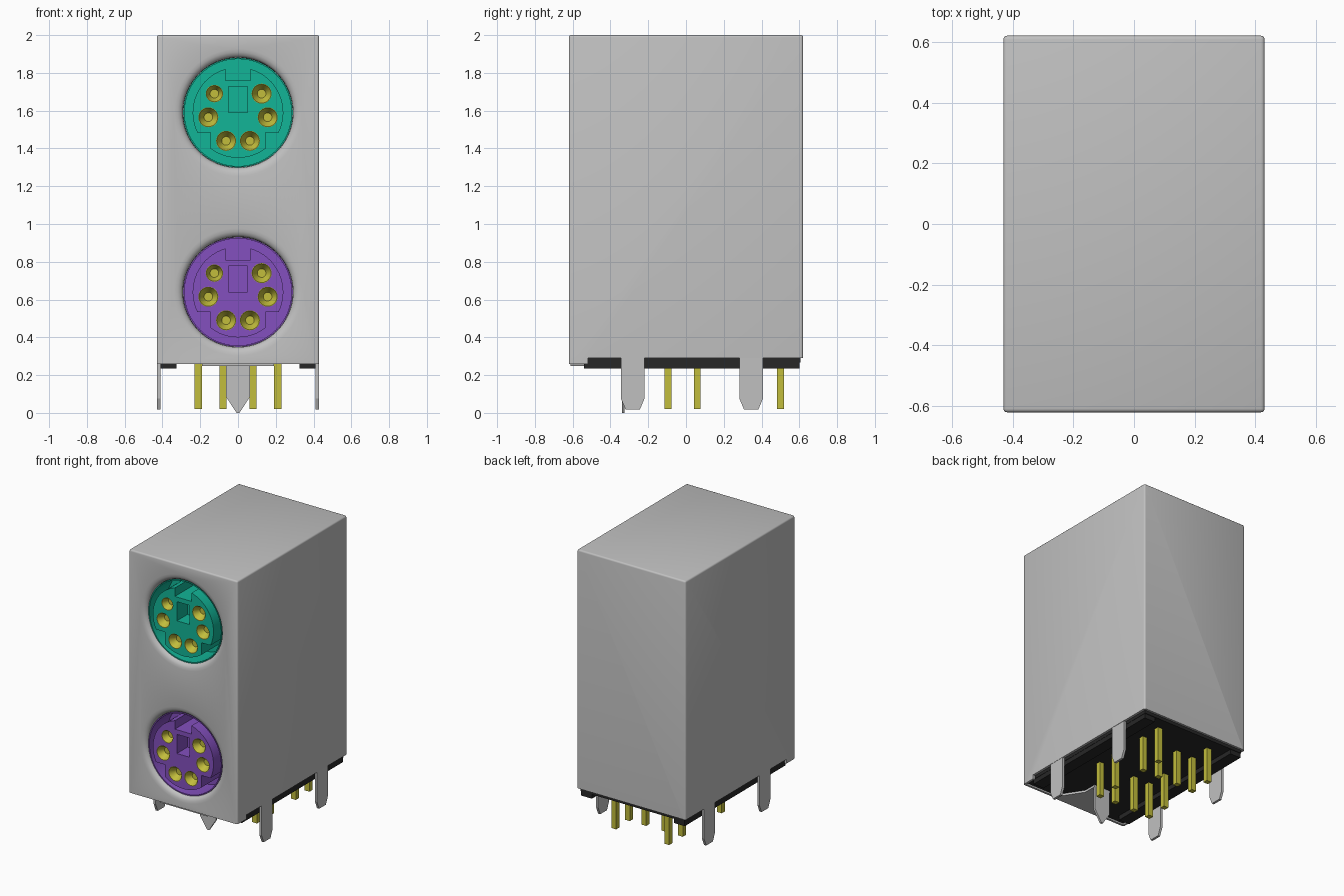
import bpy, bmesh, math

if "Cube" in bpy.data.objects:
    bpy.data.objects.remove(bpy.data.objects["Cube"])


def material(name, rgb):
    m = bpy.data.materials.new(name)
    m.diffuse_color = (*rgb, 1)
    m.use_nodes = True
    m.node_tree.nodes["Principled BSDF"].inputs["Base Color"].default_value = m.diffuse_color
    return m


STEEL = material("steel grey", (0.53, 0.53, 0.53))
BLACK = material("black plastic", (0.02, 0.02, 0.02))
GOLD = material("gold contact", (0.54, 0.51, 0.045))
TEAL = material("teal plastic", (0.006, 0.46, 0.31))
PURPLE = material("purple plastic", (0.23, 0.08, 0.52))


def finish(name, bm, mat=None):
    bmesh.ops.recalc_face_normals(bm, faces=bm.faces)
    me = bpy.data.meshes.new(name)
    bm.to_mesh(me)
    bm.free()
    ob = bpy.data.objects.new(name, me)
    bpy.context.collection.objects.link(ob)
    if mat:
        me.materials.append(mat)
    return ob


def box(name, x0, x1, y0, y1, z0, z1, mat=None):
    return prism(name, [(x0, y0), (x1, y0), (x1, y1), (x0, y1)], 2, z0, z1, mat)


def prism(name, pts, axis, a, b, mat=None):
    """Extrude a 2D outline along an axis (0 = x, 1 = y, 2 = z) from a to b."""
    bm = bmesh.new()
    def place(p, d):
        c = list(p)
        c.insert(axis, d)
        return bm.verts.new(c)
    lo, hi = [place(p, a) for p in pts], [place(p, b) for p in pts]
    n = len(pts)
    bm.faces.new(lo)
    bm.faces.new(hi)
    for i in range(n):
        j = (i + 1) % n
        bm.faces.new((lo[i], lo[j], hi[j], hi[i]))
    return finish(name, bm, mat)


def lathe(name, prof, cx, cz, n, mat=None):
    """Turn a closed (radius, y) profile, starting and ending on the axis, around y."""
    bm = bmesh.new()
    rings = []
    for r, y in prof:
        if r == 0:
            rings.append([bm.verts.new((cx, y, cz))] * n)
        else:
            rings.append([bm.verts.new((cx + r * math.cos(t), y, cz + r * math.sin(t)))
                          for t in (2 * math.pi * i / n for i in range(n))])
    for p, q in zip(rings, rings[1:]):
        for i in range(n):
            j = (i + 1) % n
            bm.faces.new(list(dict.fromkeys((p[i], p[j], q[j], q[i]))))
    return finish(name, bm, mat)


def activate(ob):
    bpy.ops.object.select_all(action='DESELECT')
    ob.select_set(True)
    bpy.context.view_layer.objects.active = ob


def cut(ob, cutter):
    activate(ob)
    m = ob.modifiers.new("cut", 'BOOLEAN')
    m.operation, m.solver, m.object = 'DIFFERENCE', 'EXACT', cutter
    bpy.ops.object.modifier_apply(modifier=m.name)
    bpy.data.objects.remove(cutter)


def smooth(ob, deg=35):
    activate(ob)
    bpy.ops.object.shade_smooth_by_angle(angle=math.radians(deg))


# Metal shell: rounded block, bottom trimmed, dished socket openings
shell = box("metal_shell", -0.43, 0.43, -0.62, 0.62, 0.26, 2.0, STEEL)
bm = bmesh.new()
bm.from_mesh(shell.data)
edges = [e for e in bm.edges if max(v.co.z for v in e.verts) > 1]
bmesh.ops.bevel(bm, geom=edges, offset=0.012, segments=3, profile=0.5, affect='EDGES')
bm.to_mesh(shell.data)
bm.free()
cut(shell, box("cutter", -0.5, 0.5, -0.52, 0.7, 0.2, 0.29))
cut(shell, box("cutter", -0.415, 0.415, -0.605, 0.7, 0.2, 0.291))
SOCKETS = (("upper", 1.59, TEAL), ("lower", 0.64, PURPLE))
for _, z, _m in SOCKETS:
    cut(shell, lathe("cutter", [(0, -0.65), (0.345, -0.65), (0.34, -0.6205), (0.32, -0.617),
                                (0.303, -0.61), (0.293, -0.595), (0.291, -0.58),
                                (0.291, -0.38), (0, -0.38)], 0, z, 64))
smooth(shell)


# Sockets: cup, keyed centre plug and six funnel contacts
def arc(a0, a1, n, r=0.24):
    return [(r * math.cos(math.radians(a0 + (a1 - a0) * i / n)),
             r * math.sin(math.radians(a0 + (a1 - a0) * i / n))) for i in range(n + 1)]


PLUG = (arc(74, -26, 16) + [(0.145, -0.105)] + arc(-53, -127, 12) + [(-0.145, -0.105)]
        + arc(-154, -254, 16) + [(-0.066, 0.17), (0.066, 0.17)])
CONTACTS = [(-0.125, 0.1, 0.046), (0.125, 0.1, 0.053), (-0.157, -0.025, 0.053),
            (0.157, -0.025, 0.053), (-0.063, -0.15, 0.053), (0.063, -0.15, 0.053)]
for label, z, mat in SOCKETS:
    cup = lathe(label + "_socket_cup", [(0, -0.4), (0.283, -0.4), (0.283, -0.598), (0.2905, -0.598),
                                        (0.2905, -0.385), (0, -0.385)], 0, z, 64, mat)
    smooth(cup)
    plug = prism(label + "_socket_plug", [(x, z + h) for x, h in PLUG], 1, -0.62, -0.399, mat)
    cut(plug, box("cutter", -0.05, 0.05, -0.7, -0.5, z, z + 0.137))
    for x, h, r in CONTACTS:
        cut(plug, lathe("cutter", [(0, -0.65), (r, -0.65), (r, -0.54), (0, -0.54)], x, z + h, 24))
        c = lathe(label + "_contact", [(0, -0.575), (0.023, -0.575), (r - 0.003, -0.62),
                                       (r, -0.62), (r, -0.541), (0, -0.541)], x, z + h, 24, GOLD)
        smooth(c)
    smooth(plug)

# Black base: recessed plate with side and rear rails
box("base_plate", -0.412, 0.412, -0.6, 0.605, 0.268, 0.3, BLACK)
for s in (-1, 1):
    x0, x1 = sorted((s * 0.325, s * 0.41))
    box("base_rail", x0, x1, -0.54, 0.6, 0.235, 0.295, BLACK)

# Side legs of the shell
for s in (-1, 1):
    x0, x1 = sorted((s * 0.411, s * 0.428))
    for c in (-0.282, 0.345):
        prism("side_leg", [(c - 0.062, 0.33), (c - 0.062, 0.075), (c - 0.038, 0.018),
                           (c + 0.038, 0.018), (c + 0.062, 0.075), (c + 0.062, 0.33)],
              0, x0, x1, STEEL)

# Folded front lip ending in a pointed leg
prism("front_lip", [(-0.19, -0.612), (0.19, -0.612), (0.065, -0.42), (0.065, -0.325),
                    (-0.065, -0.325), (-0.065, -0.42)], 2, 0.249, 0.264, STEEL)
prism("front_leg", [(-0.063, 0.255), (-0.063, 0.085), (-0.008, 0), (0.008, 0),
                    (0.063, 0.085), (0.063, 0.255)], 1, -0.34, -0.325, STEEL)

# Solder pins
for y, xs in ((0.5, (0.21,)), (0.345, (0.08, 0.21)), (0.06, (0.21,)), (-0.095, (0.08, 0.21))):
    for x in xs:
        for s in (-1, 1):
            box("solder_pin", s * x - 0.019, s * x + 0.019, y - 0.018, y + 0.018, 0.02, 0.28, GOLD)
